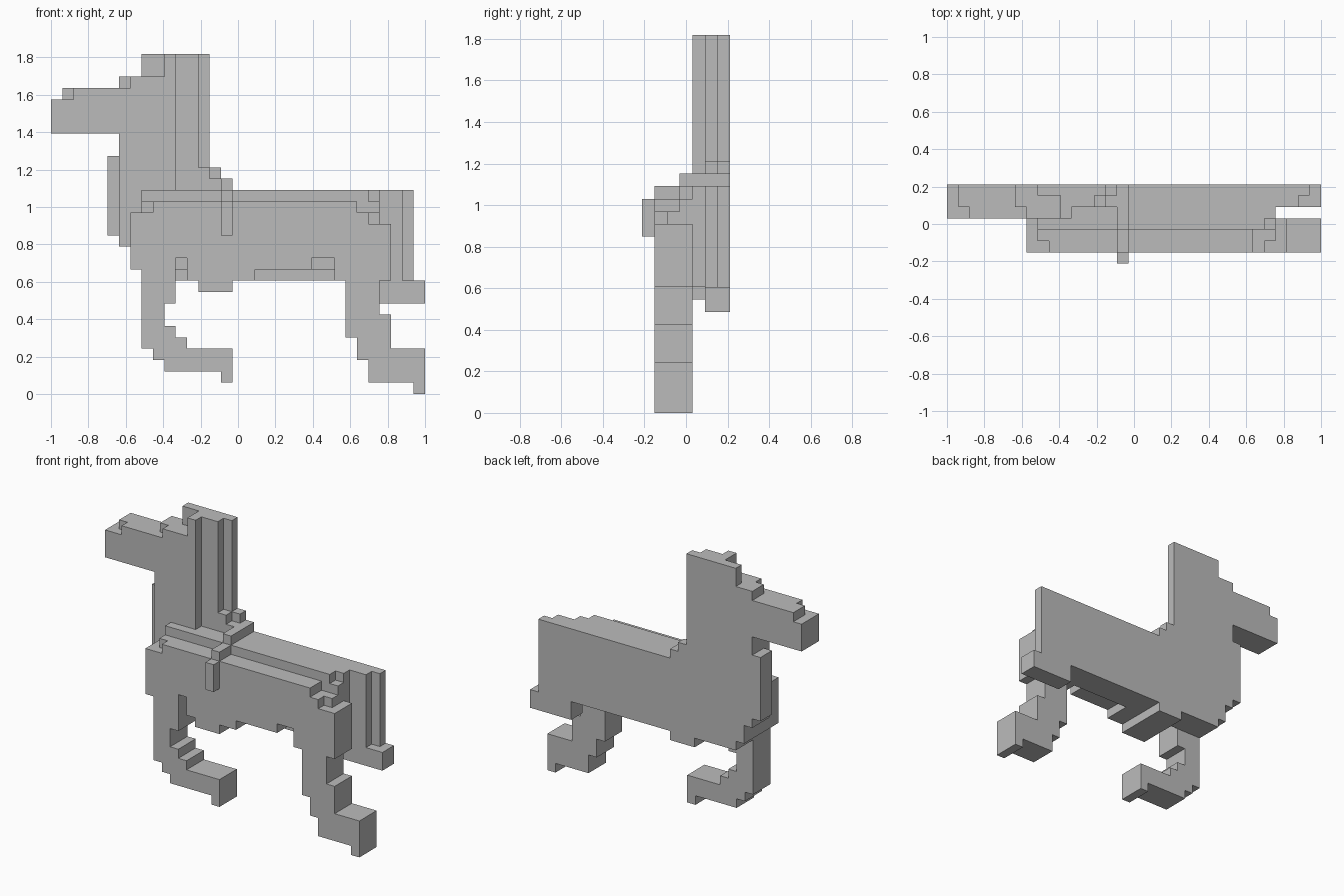
import bpy, bmesh, math

if "Cube" in bpy.data.objects:
    bpy.data.objects.remove(bpy.data.objects["Cube"])

U = 2 / 33                      # edge of one block
grey = bpy.data.materials.new("plain grey")
grey.diffuse_color = (0.5, 0.5, 0.5, 1)
grey.use_nodes = True
grey.node_tree.nodes["Principled BSDF"].inputs["Base Color"].default_value = grey.diffuse_color

parts, solid = {}, set()


def part(name, *boxes):
    """Collect the grid cells of a part; a box is (x0, x1, y0, y1, z0, z1) in blocks."""
    cells = {(x, y, z) for a, b, c, d, e, f in boxes
             for x in range(a, b) for y in range(c, d) for z in range(e, f)} - solid
    solid.update(cells)
    parts[name] = cells


def rows(y0, y1, *spans):
    """Boxes of one thickness from (x0, x1, z0, z1) spans."""
    return [(a, b, y0, y1, c, d) for a, b, c, d in spans]


# Head with a stepped muzzle and brow
part("head",
     (0, 11, 4, 7, 23, 26), (2, 11, 4, 5, 26, 27), (1, 11, 5, 7, 26, 27),
     (7, 11, 4, 5, 27, 28), (6, 11, 5, 7, 27, 28),
     (10, 11, 4, 6, 28, 30), (8, 11, 6, 7, 28, 30))
# Neck, chest and mane
part("neck", (6, 11, 4, 7, 13, 23))
part("chest_plate", (5, 6, 5, 7, 14, 21))
part("mane", (11, 13, 5, 6, 18, 30), (11, 14, 6, 7, 18, 30),
     (13, 14, 5, 6, 18, 20), (14, 15, 6, 7, 18, 20), (13, 15, 5, 7, 18, 19))
# Inner half of the trunk
part("trunk", (8, 29, 4, 7, 10, 18), (7, 8, 4, 7, 11, 18),
     (29, 31, 5, 6, 10, 18), (29, 32, 6, 7, 10, 18))
# Outer flank, rounded off in steps
part("flank",
     (7, 11, 1, 4, 11, 16), (11, 12, 1, 3, 12, 16), (11, 12, 3, 4, 11, 16),
     (12, 18, 1, 4, 10, 16), (18, 23, 1, 4, 11, 16),
     (23, 25, 1, 3, 12, 16), (23, 25, 3, 4, 11, 16), (25, 28, 1, 4, 10, 16),
     (28, 30, 1, 4, 10, 15), (28, 29, 2, 4, 15, 16),
     (9, 27, 1, 2, 16, 17), (8, 27, 2, 3, 16, 17),
     (8, 29, 3, 4, 16, 17), (8, 28, 3, 4, 17, 18))
# Strap over the back and under the belly
part("back_strap", (15, 16, 0, 1, 14, 17), (15, 16, 1, 3, 17, 18), (15, 16, 3, 7, 18, 19))
part("belly_strap", (13, 16, 1, 7, 9, 10))
# Tail tip
part("tail", (28, 33, 5, 7, 8, 10))
# Legs
part("front_leg", *rows(1, 4, (8, 11, 8, 11), (8, 10, 6, 8), (8, 11, 5, 6), (8, 12, 4, 5),
                        (9, 16, 3, 4), (10, 16, 2, 3), (15, 16, 1, 2)))
part("hind_leg", *rows(1, 4, (26, 29, 7, 10), (26, 30, 5, 7), (27, 30, 4, 5),
                       (27, 33, 3, 4), (28, 33, 1, 3), (32, 33, 0, 1)))

# Build each part from its exposed block sides only
for name, cells in parts.items():
    bm = bmesh.new()
    for cell in sorted(cells):
        for axis in range(3):
            for side in (0, 1):
                near = list(cell)
                near[axis] += 2 * side - 1
                if tuple(near) in solid:
                    continue
                corners = []
                for u, v in ((0, 0), (1, 0), (1, 1), (0, 1)):
                    p = list(cell)
                    p[axis] += side
                    p[(axis + 1) % 3] += u
                    p[(axis + 2) % 3] += v
                    corners.append(bm.verts.new((p[0] * U - 1, (p[1] - 3.5) * U, p[2] * U)))
                bm.faces.new(corners if side else corners[::-1])
    bmesh.ops.remove_doubles(bm, verts=bm.verts, dist=U / 100)
    bmesh.ops.dissolve_limit(bm, angle_limit=math.radians(1), verts=bm.verts, edges=bm.edges)
    mesh = bpy.data.meshes.new(name)
    bm.to_mesh(mesh)
    bm.free()
    mesh.materials.append(grey)
    bpy.context.collection.objects.link(bpy.data.objects.new(name, mesh))
